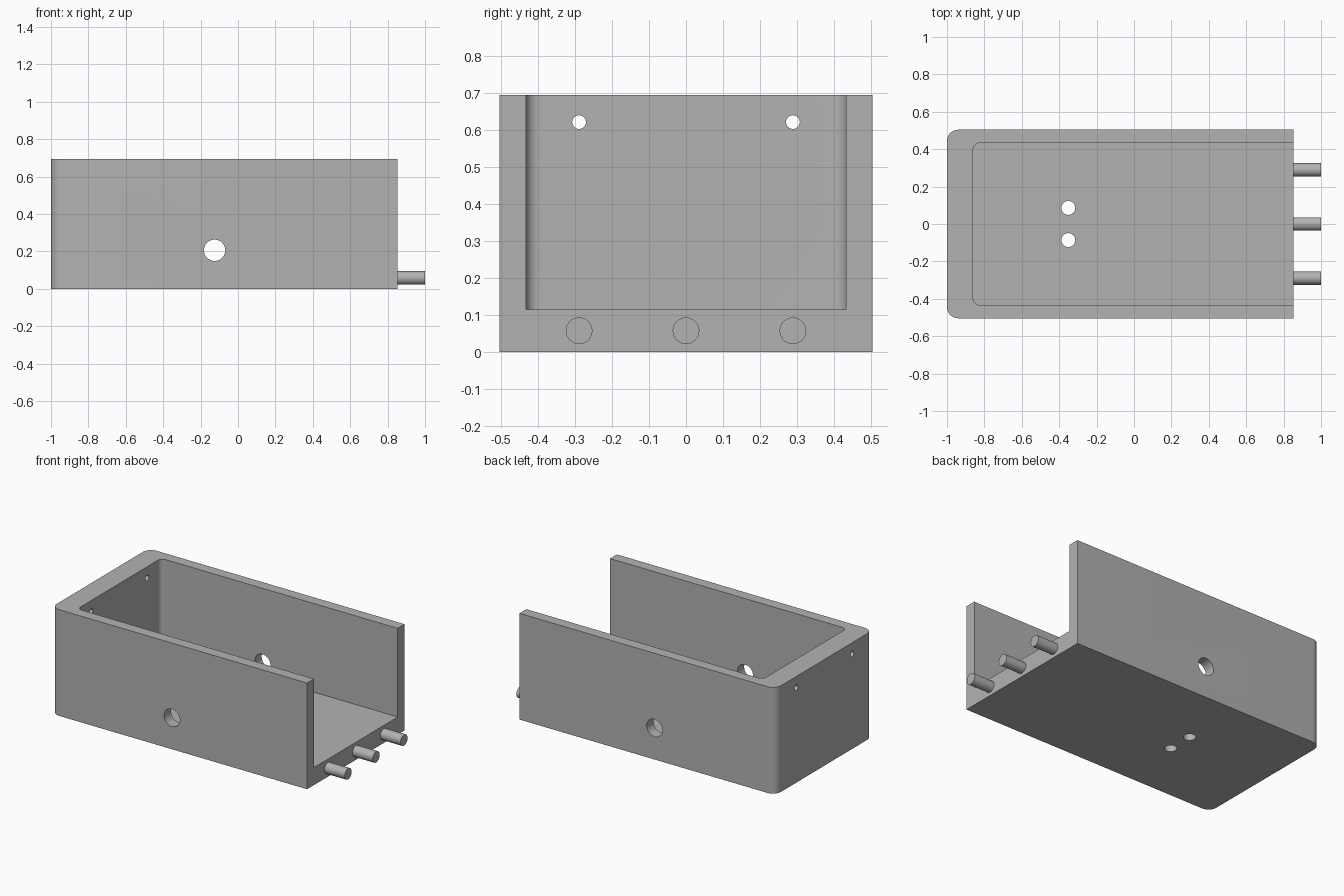
import bpy, bmesh, math
from mathutils import Matrix, Vector

if "Cube" in bpy.data.objects:
    bpy.data.objects.remove(bpy.data.objects["Cube"])

# Main dimensions
X0, X1, HALF_Y, TOP = -1.0, 0.853, 0.504, 0.695
IN_X, IN_Y, FLOOR = -0.86, 0.433, 0.115

grey = bpy.data.materials.new("light grey")
grey.diffuse_color = (0.448, 0.448, 0.448, 1)
grey.use_nodes = True
grey.node_tree.nodes["Principled BSDF"].inputs["Base Color"].default_value = grey.diffuse_color


def new_object(name, bm):
    bmesh.ops.recalc_face_normals(bm, faces=bm.faces[:])
    mesh = bpy.data.meshes.new(name)
    bm.to_mesh(mesh)
    bm.free()
    mesh.materials.append(grey)
    obj = bpy.data.objects.new(name, mesh)
    bpy.context.collection.objects.link(obj)
    return obj


def rounded_block(name, x0, x1, half_y, z0, z1, r, n=12):
    """Block whose two corners on the -x end are rounded."""
    pts = [(x1, -half_y), (x1, half_y)]
    for cy, start in ((half_y - r, 90), (-half_y + r, 180)):
        for i in range(n + 1):
            a = math.radians(start + 90 * i / n)
            pts.append((x0 + r + r * math.cos(a), cy + r * math.sin(a)))
    bm = bmesh.new()
    base = bm.faces.new([bm.verts.new((x, y, z0)) for x, y in pts])
    ext = bmesh.ops.extrude_face_region(bm, geom=[base])["geom"]
    bmesh.ops.translate(bm, vec=(0, 0, z1 - z0),
                        verts=[g for g in ext if isinstance(g, bmesh.types.BMVert)])
    return new_object(name, bm)


def rod(name, centre, axis, radius, length):
    bm = bmesh.new()
    turn = Vector((0, 0, 1)).rotation_difference(Vector(axis)).to_matrix().to_4x4()
    bmesh.ops.create_cone(bm, cap_ends=True, segments=48, radius1=radius,
                          radius2=radius, depth=length,
                          matrix=Matrix.Translation(centre) @ turn)
    return new_object(name, bm)


def smooth(obj):
    bpy.ops.object.select_all(action='DESELECT')
    obj.select_set(True)
    bpy.context.view_layer.objects.active = obj
    bpy.ops.object.shade_smooth_by_angle(angle=math.radians(30))


# Tray body and the cutters for its cavity and holes
body = rounded_block("tray_body", X0, X1, HALF_Y, 0, TOP, 0.06)
cutters = [rounded_block("cavity_cutter", IN_X, X1 + 0.2, IN_Y, FLOOR, TOP + 0.2, 0.035),
           rod("side_hole_cutter", (-0.125, 0, 0.206), (0, 1, 0), 0.057, 1.4)]
for s in (-1, 1):
    cutters.append(rod("floor_hole_cutter", (-0.351, s * 0.086, 0.05), (0, 0, 1), 0.037, 0.3))
    cutters.append(rod("end_hole_cutter", (-0.93, s * 0.289, 0.622), (1, 0, 0), 0.0185, 0.3))
for c in cutters:
    mod = body.modifiers.new(c.name, 'BOOLEAN')
    mod.operation, mod.solver, mod.object = 'DIFFERENCE', 'EXACT', c

# Bake the cuts, then remove the cutters
bpy.context.view_layer.update()
cut = bpy.data.meshes.new_from_object(body.evaluated_get(bpy.context.evaluated_depsgraph_get()))
body.modifiers.clear()
body.data = cut
for c in cutters:
    bpy.data.objects.remove(c)
smooth(body)

# Three pegs on the open end
for y in (-0.289, 0, 0.289):
    smooth(rod("end_peg", ((X1 + 1) / 2, y, 0.058), (1, 0, 0), 0.036, 1 - X1))
